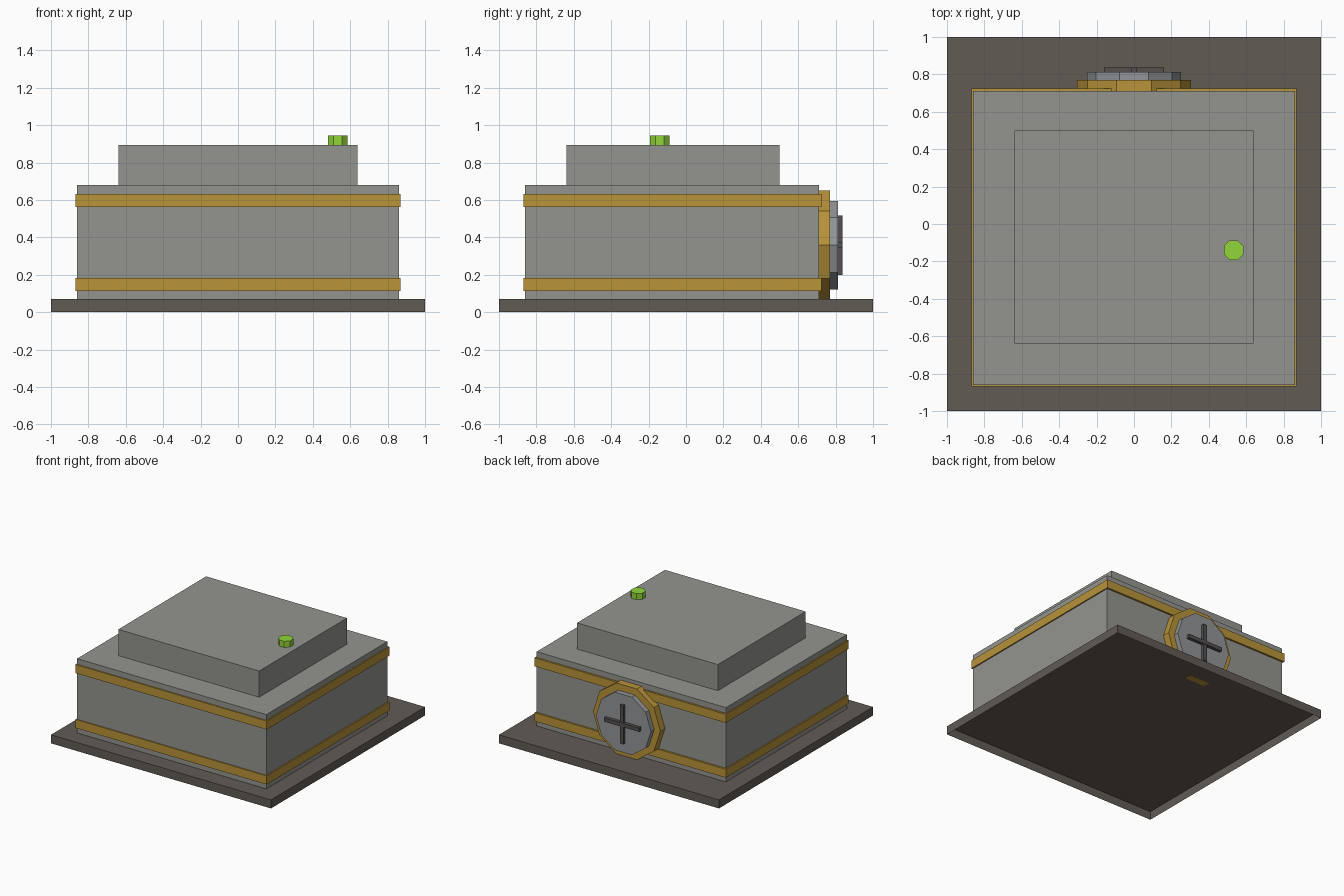
import bpy, bmesh, math
from mathutils import Matrix

cube = bpy.data.objects.get("Cube")
if cube:
    bpy.data.objects.remove(cube, do_unlink=True)


def material(name, r, g, b):
    """Flat colour from 0-255 display values, stored as linear."""
    rgba = [((c / 255 + 0.055) / 1.055) ** 2.4 for c in (r, g, b)] + [1]
    m = bpy.data.materials.new(name)
    m.use_nodes = True
    m.diffuse_color = rgba
    m.node_tree.nodes["Principled BSDF"].inputs["Base Color"].default_value = rgba
    return m


GREY = material("stone grey", 148, 149, 143)
BROWN = material("dark brown", 98, 91, 85)
GOLD = material("brass", 184, 147, 57)
GREEN = material("light green", 146, 214, 58)
STEEL = material("steel grey", 146, 149, 152)
DARK = material("dark grey", 84, 80, 79)


def finish(name, bm, mat):
    mesh = bpy.data.meshes.new(name)
    bm.to_mesh(mesh)
    bm.free()
    mesh.materials.append(mat)
    obj = bpy.data.objects.new(name, mesh)
    bpy.context.collection.objects.link(obj)
    return obj


def box(name, x, y, z, mat, open_bottom=False):
    """Box between (low, high) limits on each axis."""
    bm = bmesh.new()
    bmesh.ops.create_cube(bm, size=1)
    for v in bm.verts:
        v.co = [(lo + hi) / 2 + c * (hi - lo) for c, (lo, hi) in zip(v.co, (x, y, z))]
    if open_bottom:
        bm.normal_update()
        bmesh.ops.delete(bm, geom=[f for f in bm.faces if f.normal.z < -0.9], context='FACES')
    return finish(name, bm, mat)


def prism(name, sides, radius, depth, centre, turn, mat, facing_back=False):
    """Flat-sided disc, upright or facing the back."""
    bm = bmesh.new()
    bmesh.ops.create_cone(bm, cap_ends=True, segments=sides, radius1=radius,
                          radius2=radius, depth=depth)
    # start with a corner on +x, then turn
    angle = math.atan2(bm.verts[:][0].co.y, bm.verts[:][0].co.x)
    m = Matrix.Rotation(turn - angle, 4, 'Z')
    if facing_back:
        m = Matrix.Rotation(-math.pi / 2, 4, 'X') @ m
    bm.transform(Matrix.Translation(centre) @ m)
    return finish(name, bm, mat)


# Base plate, hollow underneath
box("base_plate", (-1, 1), (-1, 1), (0, 0.07), BROWN, True)

# Stepped body
box("body", (-0.86, 0.86), (-0.86, 0.71), (0.07, 0.68), GREY, True)
box("top_block", (-0.64, 0.64), (-0.64, 0.5), (0.68, 0.895), GREY, True)

# Trim bands around the body
for name, low in (("lower_band", 0.112), ("upper_band", 0.563)):
    box(name, (-0.87, 0.87), (-0.87, 0.725), (low, low + 0.07), GOLD)

# Button on the top
prism("button", 8, 0.057, 0.05, (0.533, -0.14, 0.92), math.pi / 8, GREEN)

# Round hatch on the back with a cross handle
prism("hatch_ring", 10, 0.306, 0.06, (0, 0.74, 0.36), 0, GOLD, True)
prism("hatch_disc", 10, 0.25, 0.1, (0, 0.762, 0.358), 0, STEEL, True)
box("handle_crossbar", (-0.16, 0.16), (0.81, 0.838), (0.342, 0.374), DARK)
box("handle_upright", (-0.016, 0.016), (0.81, 0.836), (0.2, 0.516), DARK)
